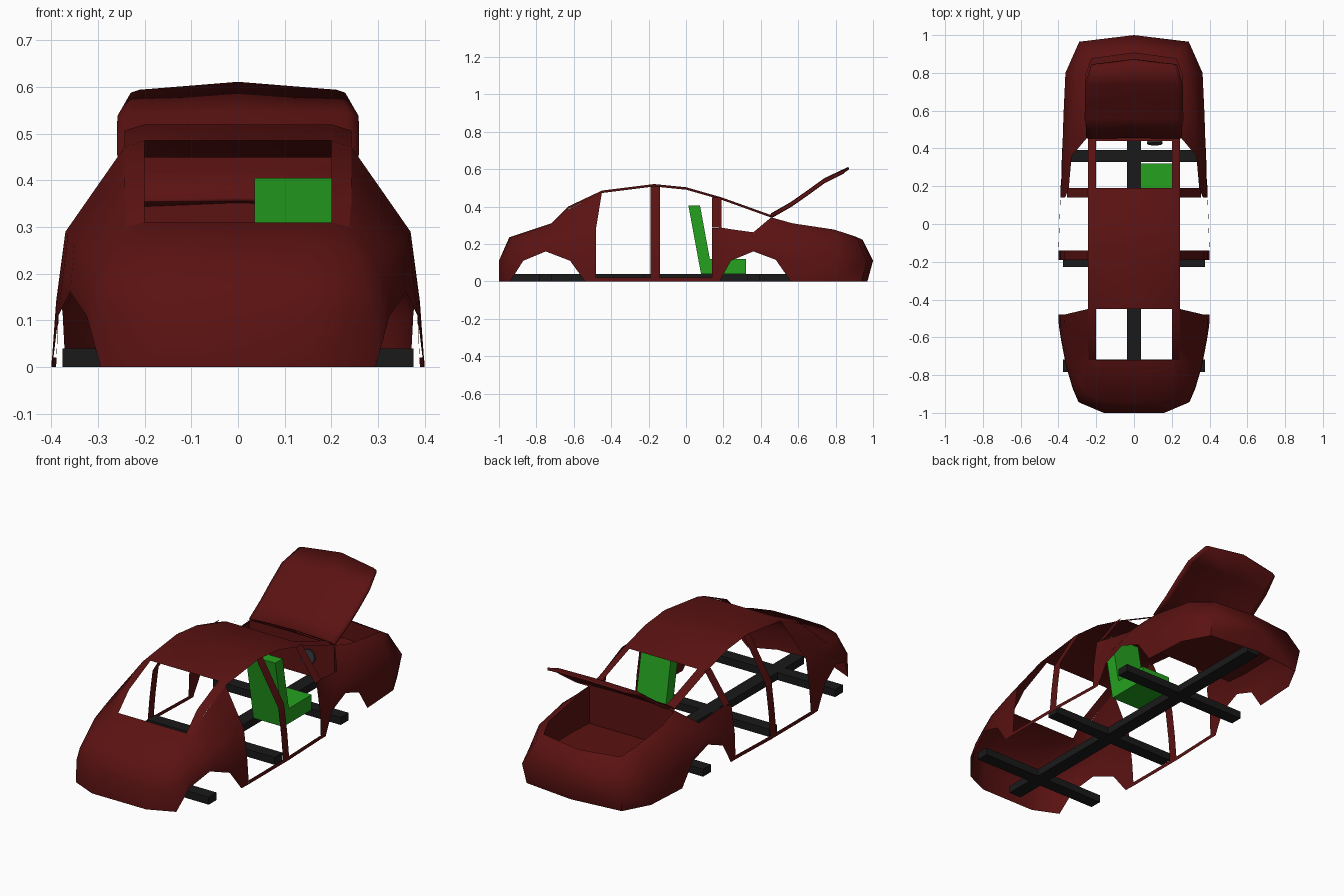
import bpy, bmesh, math

if "Cube" in bpy.data.objects:
    bpy.data.objects.remove(bpy.data.objects["Cube"])


def material(name, rgb):
    m = bpy.data.materials.new(name)
    m.diffuse_color = (*rgb, 1)
    m.use_nodes = True
    m.node_tree.nodes["Principled BSDF"].inputs["Base Color"].default_value = m.diffuse_color
    return m


RED = material("dark_red", (0.105, 0.006, 0.006))
GREEN = material("green", (0.018, 0.36, 0.014))
BLACK = material("black", (0.01, 0.01, 0.01))
GREY = material("dark_grey", (0.03, 0.035, 0.04))


def loft(bm, *rows):
    """Skin neighbouring rows of points with quads."""
    vr = [[bm.verts.new(p) for p in r] for r in rows]
    for a, b in zip(vr, vr[1:]):
        for i in range(len(a) - 1):
            bm.faces.new((a[i], a[i + 1], b[i + 1], b[i]))


def finish(bm, name, mat, mirror=False, thick=0, angle=35):
    bmesh.ops.remove_doubles(bm, verts=bm.verts, dist=0.0005)
    bmesh.ops.dissolve_degenerate(bm, edges=bm.edges, dist=0.0005)
    bmesh.ops.recalc_face_normals(bm, faces=bm.faces)
    me = bpy.data.meshes.new(name)
    bm.to_mesh(me)
    bm.free()
    ob = bpy.data.objects.new(name, me)
    bpy.context.collection.objects.link(ob)
    me.materials.append(mat)
    bpy.context.view_layer.objects.active = ob
    ob.select_set(True)
    bpy.ops.object.shade_smooth_by_angle(angle=math.radians(angle))
    ob.select_set(False)
    if mirror:
        mod = ob.modifiers.new("mirror", 'MIRROR')
        mod.use_clip = True
    if thick:
        mod = ob.modifiers.new("thickness", 'SOLIDIFY')
        mod.thickness = thick
        mod.offset = 0
    return ob


def box(name, mat, x, y, z):
    bm = bmesh.new()
    loft(bm, *[[(x[i], y[j], z[k]) for i, k in ((0, 0), (1, 0), (1, 1), (0, 1), (0, 0))] for j in (0, 1)])
    for j in (0, 1):
        bm.faces.new([bm.verts.new((x[i], y[j], z[k])) for i, k in ((0, 0), (1, 0), (1, 1), (0, 1))])
    return finish(bm, name, mat)


# tail and rear quarter: bottom edge with wheel arch, bulge, belt, deck and pillar edge
bm = bmesh.new()
loft(bm,
     [(0, -1, 0), (.16, -1, 0), (.295, -.94, 0), (.325, -.87, .11), (.36, -.75, .16),
      (.385, -.62, .11), (.398, -.54, 0), (.4, -.48, 0)],
     [(0, -1, .11), (.16, -1, .11), (.29, -.945, .12), (.322, -.87, .15), (.358, -.75, .18),
      (.38, -.62, .16), (.388, -.54, .14), (.39, -.48, .14)],
     [(0, -.945, .235), (.15, -.94, .235), (.25, -.905, .235), (.285, -.85, .242), (.325, -.74, .257),
      (.35, -.62, .272), (.365, -.54, .282), (.37, -.48, .29)],
     [(0, -.72, .31), (.1, -.72, .31), (.2, -.72, .31), (.24, -.72, .3), (.24, -.72, .3),
      (.243, -.63, .385), (.243, -.54, .43), (.243, -.45, .472)])
finish(bm, "rear_body", RED, mirror=True, angle=50)

# nose and front fenders
bm = bmesh.new()
loft(bm,
     [(.39, .14, 0), (.39, .18, 0), (.385, .24, .11), (.382, .36, .16), (.376, .48, .115),
      (.37, .56, 0), (.355, .8, 0), (.28, .94, 0), (0, .97, 0)],
     [(.385, .14, .14), (.385, .19, .14), (.382, .25, .16), (.38, .36, .19), (.376, .48, .16),
      (.374, .56, .12), (.363, .8, .11), (.29, .965, .11), (0, 1, .11)],
     [(.365, .14, .285), (.345, .19, .287), (.34, .25, .277), (.33, .36, .262), (.325, .46, .275),
      (.325, .57, .275), (.305, .8, .25), (.24, .92, .222), (0, .945, .222)])
rim = [(.25, .455, .342), (.26, .57, .31), (.255, .79, .277), (.225, .875, .25), (0, .905, .24)]
loft(bm, [(.325, .46, .275), (.325, .57, .275), (.305, .8, .25), (.24, .92, .222), (0, .945, .222)], rim)
bm.faces.new([bm.verts.new(p) for p in ((.33, .36, .262), (.325, .46, .275), (.25, .455, .342))])
finish(bm, "front_body", RED, mirror=True, angle=50)

# engine bay: walls, firewall, cowl and floor
bm = bmesh.new()
FLOOR = .14
base = [(x, y, FLOOR) for x, y, z in rim]
loft(bm, rim, base)
loft(bm, [(0, .455, .352), (.25, .455, .342)], [(0, .455, FLOOR), (.25, .455, FLOOR)])
loft(bm, [(0, .44, .355), (.22, .44, .355)], [(0, .455, .352), (.25, .455, .342)])
bm.faces.new([bm.verts.new(p) for p in [(0, .455, FLOOR)] + base])
finish(bm, "engine_bay", RED, mirror=True, angle=20)

# roof panel and the rails that frame the rear window and windscreen
bm = bmesh.new()
profile = [(-.72, .31), (-.63, .4), (-.45, .485), (-.17, .52), (0, .503), (.19, .449), (.455, .354)]
loft(bm, *[[(.2, y, z), (.243, y, z - .013)] for y, z in profile])
loft(bm, *[[(0, y, z), (.2, y, z)] for y, z in profile[2:6]])
finish(bm, "roof", RED, mirror=True)

# door pillars and sill
bm = bmesh.new()
for ya, yb, xs, zt in ((-.19, -.14, (.4, .388, .37), .506), (.14, .19, (.39, .385, .355), .448)):
    pts = list(zip(xs, (0, .14, .287))) + [(.243, zt)]
    lo = 0 if ya < 0 else 2
    loft(bm, *[[(x, y, z) for x, z in pts[lo:]] for y in (ya, yb)])
loft(bm, [(.4, -.48, 0), (.4, -.14, 0), (.39, .14, 0)], [(.399, -.48, .02), (.399, -.14, .02), (.389, .14, .02)])
finish(bm, "door_pillars", RED, mirror=True)

# raised hood
bm = bmesh.new()
loft(bm, *[[(0, y + .004, z + .006), (w * .9, y, z), (w, y, z - .008)] for y, z, w in
           ((.455, .352, .25), (.56, .412, .255), (.65, .475, .258), (.74, .54, .257))],
     [(0, .87, .605), (.21, .845, .588), (.228, .84, .582)])
finish(bm, "raised_hood", RED, mirror=True, thick=.014)

# chassis: one spine and three cross members
box("chassis_spine", BLACK, (-.036, .036), (-.94, .94), (0, .04))
for label, y in (("rear", -.75), ("middle", -.195), ("front", .36)):
    box(label + "_cross_member", BLACK, (-.376, .376), (y - .033, y + .033), (0, .04))

# seat
box("seat_base", GREEN, (.035, .21), (.09, .32), (.04, .12))
back = box("seat_back", GREEN, (.035, .21), (.08, .142), (.04, .405))
for v in back.data.vertices:
    if v.co.z > .2:
        v.co.y -= .067

# steering wheel
bpy.ops.mesh.primitive_cylinder_add(vertices=24, radius=.04, depth=.012, location=(.11, .43, .25),
                                    rotation=(math.radians(78), 0, 0))
wheel = bpy.context.object
wheel.name = "steering_wheel"
wheel.data.materials.append(GREY)
